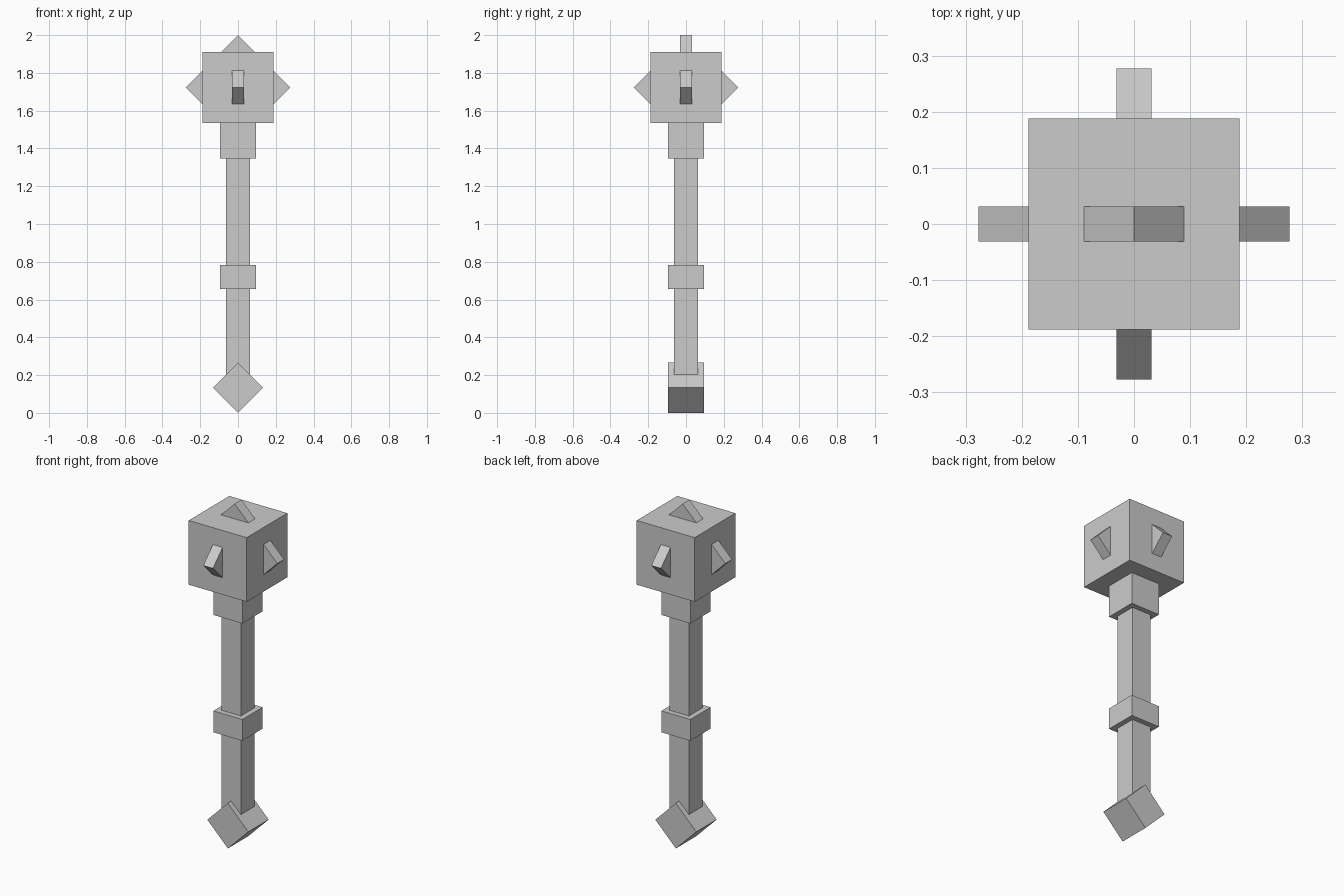
import bpy
from math import radians
from mathutils import Matrix, Vector

cube = bpy.data.objects.get("Cube")
if cube:
    bpy.data.objects.remove(cube, do_unlink=True)

U = 0.0628                      # one block unit
HEAD_Z = 2 - U * (3 + 2 ** 0.5)
COLLAR_Z = HEAD_Z - 3 * U       # top of the collar
POMMEL_Z = 1.5 * 2 ** 0.5 * U

stone = bpy.data.materials.new("stone grey")
stone.use_nodes = True
grey = (0.6, 0.6, 0.6, 1)
stone.diffuse_color = grey
stone.node_tree.nodes["Principled BSDF"].inputs["Base Color"].default_value = grey


def block(name, size, centre, axis="Y", angle=0):
    """A box, sized in world units, turned about one axis."""
    bpy.ops.mesh.primitive_cube_add(size=1)
    ob = bpy.context.object
    ob.name = ob.data.name = name
    turn = Matrix.Rotation(radians(angle), 4, axis)
    ob.data.transform(turn @ Matrix.Diagonal((*size, 1)))
    ob.location = centre
    ob.data.materials.append(stone)
    return ob


def column(name, width, bottom, top):
    return block(name, (width, width, top - bottom), (0, 0, (bottom + top) / 2))


# Handle: pommel on its edge, shaft, grip ring and collar
block("pommel", (3 * U, 3 * U, 3 * U), (0, 0, POMMEL_Z), "Y", 45)
column("shaft", 2 * U, POMMEL_Z, COLLAR_Z - U)
column("grip_ring", 3 * U, 0.657, 0.657 + 2 * U)
column("collar", 3 * U, COLLAR_Z - 3 * U, COLLAR_Z)

# Head with a half-sunk wedge on each side and on top
column("head", 6 * U, COLLAR_Z, COLLAR_Z + 6 * U)
wedges = {
    "left_spike": ((1, 0, 0), "Y"),
    "right_spike": ((-1, 0, 0), "Y"),
    "front_spike": ((0, -1, 0), "X"),
    "back_spike": ((0, 1, 0), "X"),
    "top_spike": ((0, 0, 1), "Y"),
}
for name, (direction, axis) in wedges.items():
    size = (2 * U, U, 2 * U) if axis == "Y" else (U, 2 * U, 2 * U)
    centre = Vector((0, 0, HEAD_Z)) + Vector(direction) * 3 * U
    block(name, size, centre, axis, 45)
